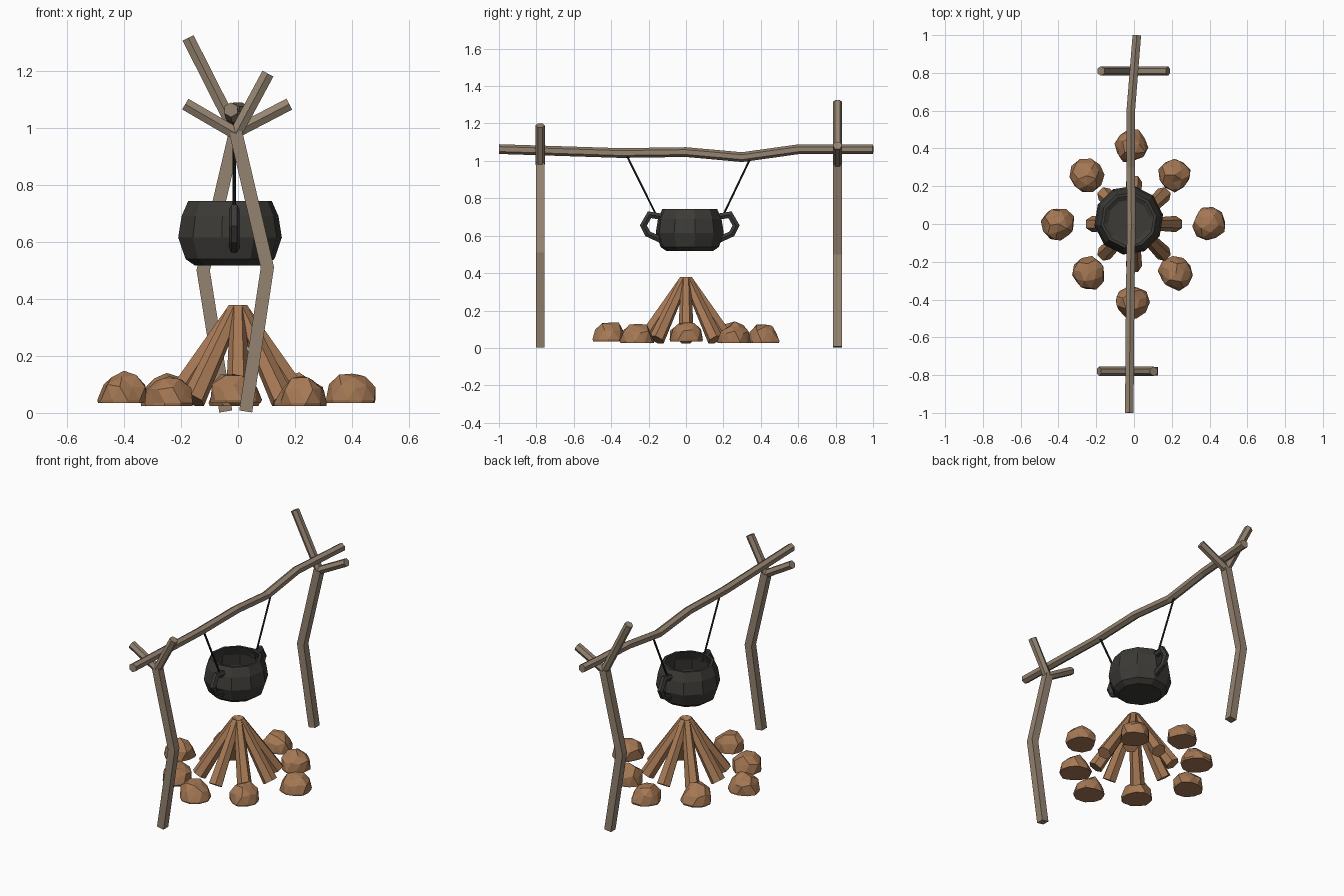
import bpy, bmesh, math, random
from mathutils import Vector, Matrix

if "Cube" in bpy.data.objects:
    bpy.data.objects.remove(bpy.data.objects["Cube"])

random.seed(4)


def material(name, rgb):
    m = bpy.data.materials.new(name)
    m.diffuse_color = (*rgb, 1)
    m.use_nodes = True
    m.node_tree.nodes["Principled BSDF"].inputs["Base Color"].default_value = m.diffuse_color
    return m


BRANCH = material("weathered_wood", (0.30, 0.23, 0.165))
FIREWOOD = material("firewood", (0.38, 0.19, 0.09))
IRON = material("iron", (0.045, 0.043, 0.038))
CORD = material("cord", (0.02, 0.02, 0.02))


def finish(bm, name, mat):
    bmesh.ops.recalc_face_normals(bm, faces=bm.faces)
    me = bpy.data.meshes.new(name)
    bm.to_mesh(me)
    bm.free()
    me.materials.append(mat)
    ob = bpy.data.objects.new(name, me)
    bpy.context.collection.objects.link(ob)
    return ob


def loft(bm, rings):
    """Skin a list of equal vertex rings and cap both ends."""
    n = len(rings[0])
    vs = [[bm.verts.new(p) for p in r] for r in rings]
    for a, b in zip(vs, vs[1:]):
        for i in range(n):
            j = (i + 1) % n
            bm.faces.new((a[i], a[j], b[j], b[i]))
    bm.faces.new(vs[0])
    bm.faces.new(vs[-1])


def bar(name, pts, radii, sides, mat, side, turn=0.0):
    """Mitred prism along a path; side is a vector square to the path."""
    pts = [Vector(p) for p in pts]
    if not isinstance(radii, (list, tuple)):
        radii = [radii] * len(pts)
    side = Vector(side)
    rings = []
    for i, p in enumerate(pts):
        a = (p - pts[i - 1]).normalized() if i else (pts[1] - p).normalized()
        b = (pts[i + 1] - p).normalized() if i < len(pts) - 1 else a
        t = (a + b).normalized()
        v = t.cross(side).normalized()
        u = v.cross(t)
        stretch = 1 / max(t.dot(a), 0.5)
        rings.append([p + radii[i] * (u * math.cos(w) + v * math.sin(w) * stretch)
                      for w in (turn + math.tau * k / sides for k in range(sides))])
    bm = bmesh.new()
    loft(bm, rings)
    return finish(bm, name, mat)


# Forked posts: path in x/z, then the two prongs
def post(label, y, path, prongs):
    bar(label + "_post", [(x, y, z) for x, z in path], 0.0325, 4, BRANCH, (0, 1, 0), math.pi / 4)
    for k, (x, z) in enumerate(prongs):
        x0, z0 = path[-1]
        bar(f"{label}_prong_{k + 1}", [(x0, y, z0 - 0.005), (x, y, z)], 0.025, 6, BRANCH, (0, 1, 0))


post("front", -0.78, [(0.027, 0.005), (0.103, 0.51), (-0.008, 0.985)],
     [(0.105, 1.19), (-0.185, 1.083)])
post("back", 0.81, [(-0.043, 0.005), (-0.122, 0.5), (-0.008, 0.99)],
     [(-0.175, 1.315), (0.18, 1.083)])

# Crooked beam resting in the forks
bar("beam", [(-0.025, -1, 1.063), (-0.02, -0.35, 1.042), (-0.014, 0, 1.047),
             (-0.017, 0.3, 1.02), (-0.017, 0.6, 1.062), (0.015, 1, 1.062)],
    0.026, 6, BRANCH, (1, 0, 0), math.pi / 6)

# Pot: outside from the base up, then down the inside
profile = [(0.125, 0.517), (0.158, 0.54), (0.184, 0.615), (0.172, 0.69), (0.148, 0.744),
           (0.133, 0.744), (0.158, 0.685), (0.168, 0.615), (0.145, 0.55), (0.11, 0.53)]
PX, PY, SIDES = -0.028, 0.02, 10
bm = bmesh.new()
loft(bm, [[(PX + r * math.cos(math.tau * (k + 0.25) / SIDES),
            PY + r * math.sin(math.tau * (k + 0.25) / SIDES), z) for k in range(SIDES)]
          for r, z in profile])
finish(bm, "pot", IRON)

# Handles and cords on both sides
for label, s, top in (("front", -1, (-0.013, -0.315, 1.025)), ("back", 1, (-0.013, 0.34, 1.005))):
    loop = [(0.14, 0.70), (0.215, 0.712), (0.248, 0.655), (0.225, 0.61), (0.155, 0.578)]
    bar(label + "_handle", [(-0.013, PY + s * d, z) for d, z in loop], 0.019, 6, IRON, (1, 0, 0))
    bar(label + "_cord", [top, (-0.013, PY + s * 0.18, 0.712)], 0.006, 6, CORD, (1, 0, 0))

# Cone of eight leaning logs
for k in range(8):
    a = math.tau * k / 8
    c, s = math.cos(a), math.sin(a)
    bar(f"log_{k + 1}", [(0.222 * c, 0.222 * s, 0.044), (0.012 * c, 0.012 * s, 0.366)],
        [0.043, 0.027], 6, FIREWOOD, (-s, c, 0), 0)

# Ring of faceted stones, each a rough ball cut flat underneath
spots = [(0.4, 0), (0.215, 0.26), (-0.015, 0.415), (-0.25, 0.255),
         (-0.4, 0), (-0.24, -0.26), (-0.012, -0.41), (0.222, -0.26)]
for k, (x, y) in enumerate(spots):
    bm = bmesh.new()
    bmesh.ops.create_icosphere(bm, subdivisions=2, radius=1)
    for v in bm.verts:
        v.co *= random.uniform(0.86, 1.06)
    bmesh.ops.rotate(bm, verts=bm.verts, cent=(0, 0, 0),
                     matrix=Matrix.Rotation(random.uniform(0, 6), 3, 'Z'))
    cut = bmesh.ops.bisect_plane(bm, geom=bm.verts[:] + bm.edges[:] + bm.faces[:],
                                 plane_co=(0, 0, -0.1), plane_no=(0, 0, 1), clear_inner=True)
    bmesh.ops.contextual_create(bm, geom=[e for e in cut["geom_cut"]
                                          if isinstance(e, bmesh.types.BMEdge)])
    bmesh.ops.scale(bm, verts=bm.verts, vec=(0.092, 0.092, 0.101))
    low = 0.025 + 0.01 * (y <= 0.0) * (abs(x) > 0.3 or abs(x) < 0.1)
    bmesh.ops.translate(bm, verts=bm.verts, vec=(x, y, low + 0.0101))
    finish(bm, f"stone_{k + 1}", FIREWOOD)
